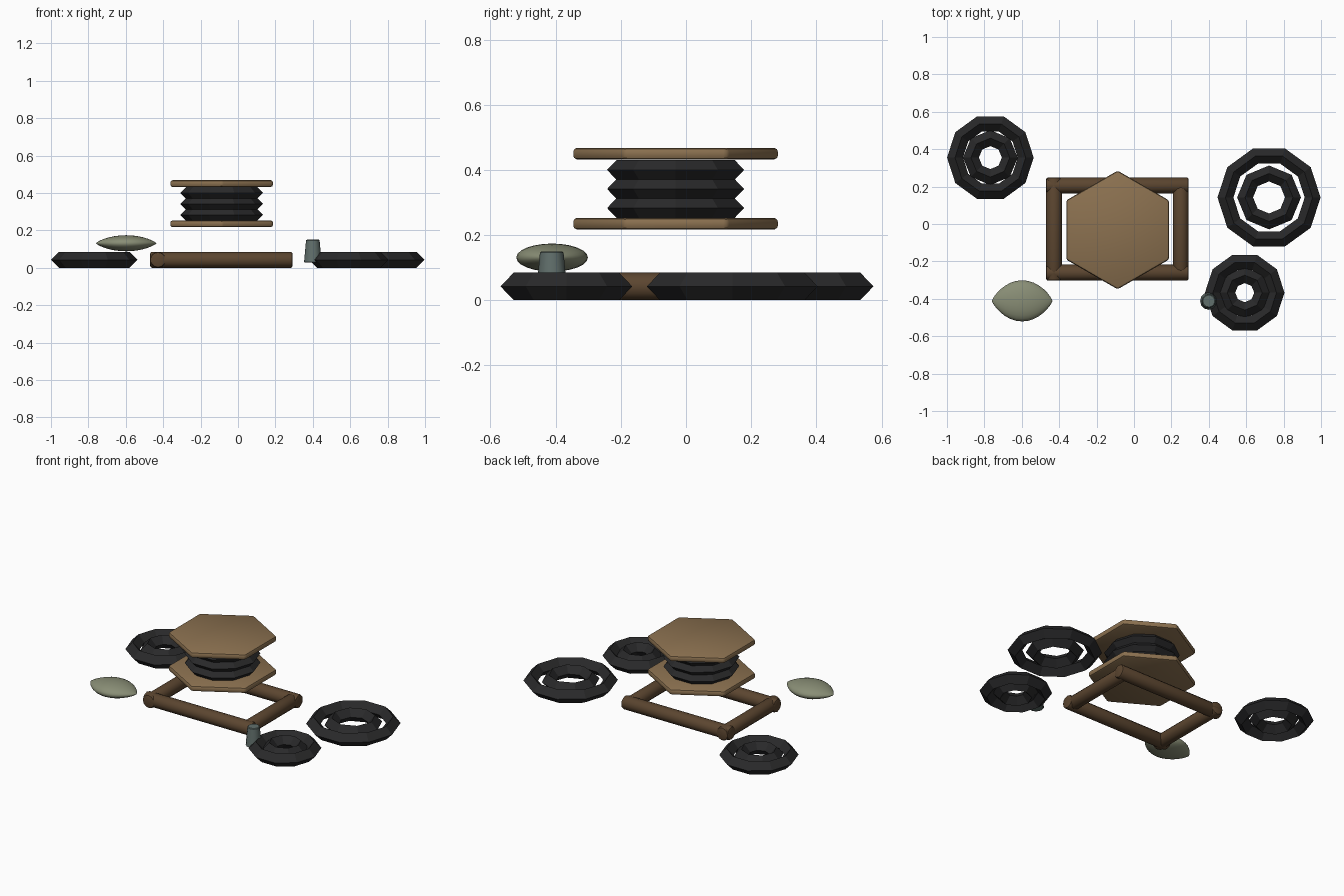
import bpy
import math

cube = bpy.data.objects.get("Cube")
if cube:
    bpy.data.objects.remove(cube, do_unlink=True)


def material(name, rgb):
    mat = bpy.data.materials.new(name)
    mat.use_nodes = True
    mat.diffuse_color = (*rgb, 1)
    bsdf = mat.node_tree.nodes["Principled BSDF"]
    bsdf.inputs["Base Color"].default_value = (*rgb, 1)
    bsdf.inputs["Roughness"].default_value = 0.9
    return mat


RUBBER = material("dark rubber", (0.022, 0.022, 0.023))
LIGHT_WOOD = material("light wood", (0.26, 0.165, 0.08))
DARK_WOOD = material("dark wood", (0.105, 0.06, 0.029))
STONE = material("olive stone", (0.25, 0.27, 0.18))
METAL = material("grey green metal", (0.12, 0.16, 0.15))


def finish(name, mat, bevel=0, segments=2, smooth=None):
    """Name, colour, bevel and shade the active object."""
    obj = bpy.context.object
    obj.name = name
    obj.data.materials.clear()
    obj.data.materials.append(mat)
    if bevel:
        mod = obj.modifiers.new("Bevel", 'BEVEL')
        mod.width = bevel
        mod.segments = segments
        mod.limit_method = 'ANGLE'
        mod.angle_limit = math.radians(40)
        bpy.ops.object.modifier_apply(modifier=mod.name)
    if smooth:
        bpy.ops.object.shade_smooth_by_angle(angle=math.radians(smooth))
    return obj


def ring(name, centre, major, minor, sides):
    """Faceted ring with a diamond cross-section."""
    bpy.ops.mesh.primitive_torus_add(
        location=centre, major_radius=major, minor_radius=minor,
        major_segments=sides, minor_segments=4)
    bpy.ops.object.shade_flat()
    finish(name, RUBBER)


def bar(name, centre, length, along_x):
    """Round wooden bar with softened ends, lying flat."""
    turn = (0, math.pi / 2, 0) if along_x else (math.pi / 2, 0, 0)
    bpy.ops.mesh.primitive_cylinder_add(
        vertices=12, radius=0.0425, depth=length,
        location=(*centre, 0.0425), rotation=turn)
    finish(name, DARK_WOOD, bevel=0.01, smooth=40)


# Loose coils lying on the ground: an outer ring with a smaller one inside
for label, x, y, radius in (("back_right", -0.768, 0.355, 0.189),
                            ("left", 0.722, 0.142, 0.233),
                            ("front_left", 0.592, -0.367, 0.17)):
    ring(label + "_outer_coil", (x, y, 0.0425), radius, 0.0425, 10)
    ring(label + "_inner_coil", (x, y, 0.0425), radius * 0.55, 0.0425, 8)

# Ground frame
bar("frame_front_bar", (-0.089, -0.26), 0.762, True)
bar("frame_back_bar", (-0.089, 0.206), 0.762, True)
bar("frame_right_bar", (-0.428, -0.027), 0.55, False)
bar("frame_left_bar", (0.25, -0.027), 0.45, False)

# Spool: two hexagonal flanges with three cable turns between them
SPOOL_X, SPOOL_Y = -0.0875, -0.032
for label, z in (("lower", 0.235), ("upper", 0.45)):
    bpy.ops.mesh.primitive_cylinder_add(
        vertices=6, radius=0.317, depth=0.036, location=(SPOOL_X, SPOOL_Y, z))
    finish(label + "_flange", LIGHT_WOOD, bevel=0.012, smooth=40)
for turn in range(3):
    ring("cable_turn", (SPOOL_X, SPOOL_Y, 0.283 + 0.0585 * turn), 0.19, 0.031, 10)

# Lemon-shaped stone, pointed towards both sides
bpy.ops.mesh.primitive_uv_sphere_add(
    segments=24, ring_count=16, radius=1, location=(-0.598, -0.411, 0.131))
stone = finish("stone", STONE)
for v in stone.data.vertices:
    along = v.co.z
    taper = max(0, 1 - along * along) ** 0.3
    v.co = (along * 0.162, v.co.x * taper * 0.11, v.co.y * taper * 0.043)
bpy.ops.object.shade_smooth_by_angle(angle=math.radians(60))

# Tapered peg beside the front coil
bpy.ops.mesh.primitive_cone_add(
    vertices=12, radius1=0.047, radius2=0.036, depth=0.123,
    location=(0.4, -0.412, 0.0885))
finish("peg", METAL, bevel=0.004, segments=1, smooth=40)
